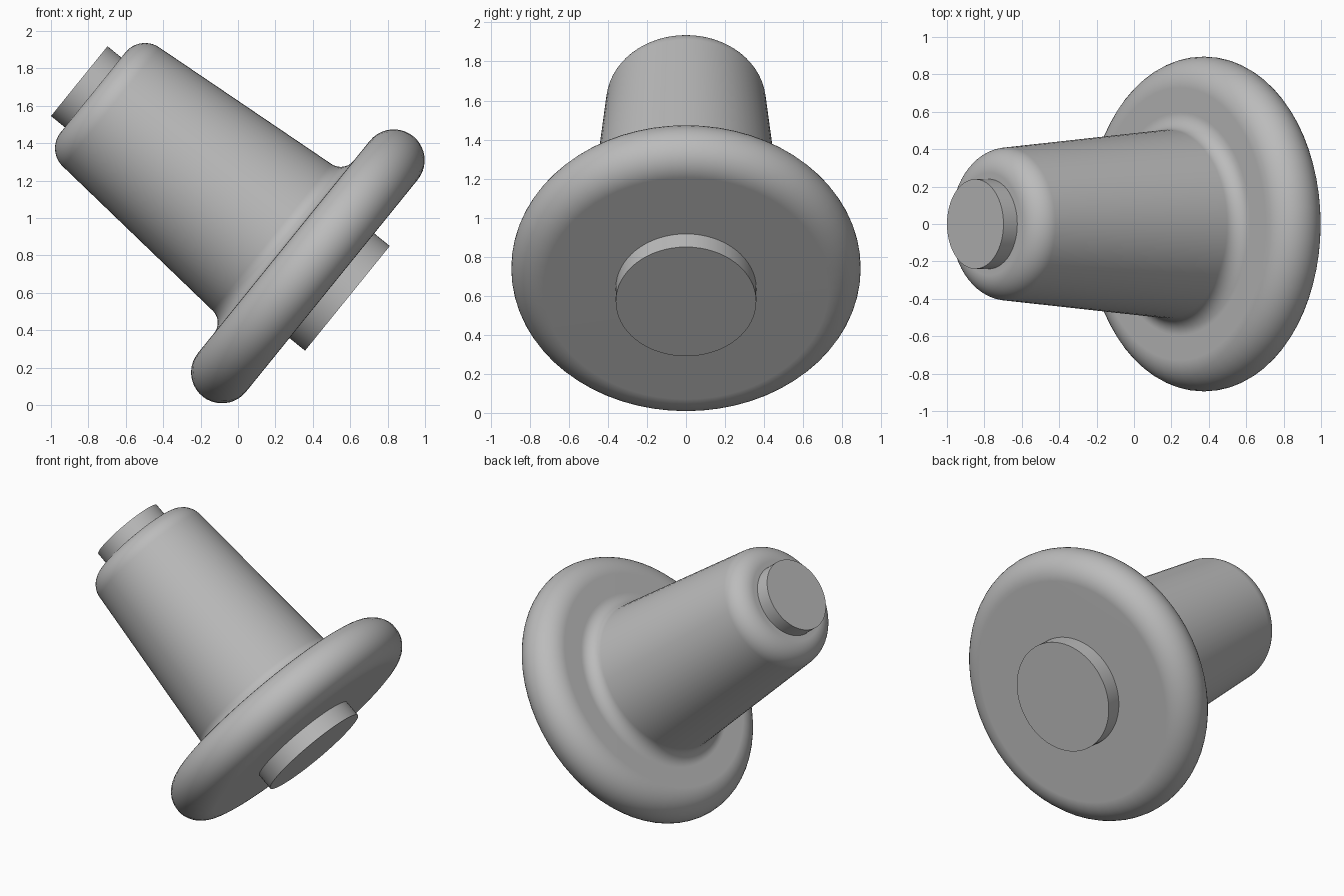
import bpy
import bmesh
from math import sin, cos, radians
from mathutils import Matrix, Vector

if "Cube" in bpy.data.objects:
    bpy.data.objects.remove(bpy.data.objects["Cube"])

grey = bpy.data.materials.new("plain grey")
grey.use_nodes = True
colour = (0.5, 0.5, 0.5, 1)
grey.diffuse_color = colour
grey.node_tree.nodes["Principled BSDF"].inputs["Base Color"].default_value = colour

# Tilted main axis shared by every part, starting at the large pin's end face
AXIS = Matrix.Translation((0.585, 0, 0.57)) @ Matrix.Rotation(radians(-51), 4, 'Y')


def arc(r, h, radius, start, end, steps=20):
    """Points (radius, height) along an arc, angles in degrees."""
    angles = [radians(start + (end - start) * i / steps) for i in range(steps + 1)]
    return [(r + radius * cos(a), h + radius * sin(a)) for a in angles]


def lathe(name, profile, segments=64):
    """Revolve a profile running from the bottom centre to the top centre."""
    bm = bmesh.new()
    verts = [bm.verts.new((r, 0, h)) for r, h in profile]
    edges = [bm.edges.new(pair) for pair in zip(verts, verts[1:])]
    bmesh.ops.spin(bm, geom=verts + edges, cent=(0, 0, 0), axis=(0, 0, 1),
                   angle=radians(360), steps=segments, dvec=Vector())
    bmesh.ops.remove_doubles(bm, verts=bm.verts, dist=0.0005)
    bmesh.ops.recalc_face_normals(bm, faces=bm.faces)
    mesh = bpy.data.meshes.new(name)
    bm.to_mesh(mesh)
    bm.free()
    mesh.materials.append(grey)
    obj = bpy.data.objects.new(name, mesh)
    bpy.context.collection.objects.link(obj)
    obj.matrix_world = AXIS
    bpy.ops.object.select_all(action='DESELECT')
    obj.select_set(True)
    bpy.context.view_layer.objects.active = obj
    bpy.ops.object.shade_smooth_by_angle(angle=radians(30))
    weighted = obj.modifiers.new("even shading", 'WEIGHTED_NORMAL')
    weighted.keep_sharp = True
    return obj


def pin(name, radius, bottom, top):
    return lathe(name, [(0, bottom), (radius, bottom), (radius, top), (0, top)])


# Thick disc with a fully rounded rim
lathe("flange", [(0, 0.107)] + arc(0.73, 0.272, 0.165, -90, 90) + [(0, 0.437)])

# Tapered body: buried base, concave fillet at the flange, rounded top edge
lathe("tapered_body",
      [(0, 0.3), (0.5, 0.3)]
      + arc(0.594, 0.527, 0.09, 270, 184)
      + arc(0.275, 1.615, 0.135, 4, 90)
      + [(0, 1.75)])

# Short pins at both ends
pin("large_pin", 0.36, 0, 0.2)
pin("small_pin", 0.24, 1.65, 1.845)
